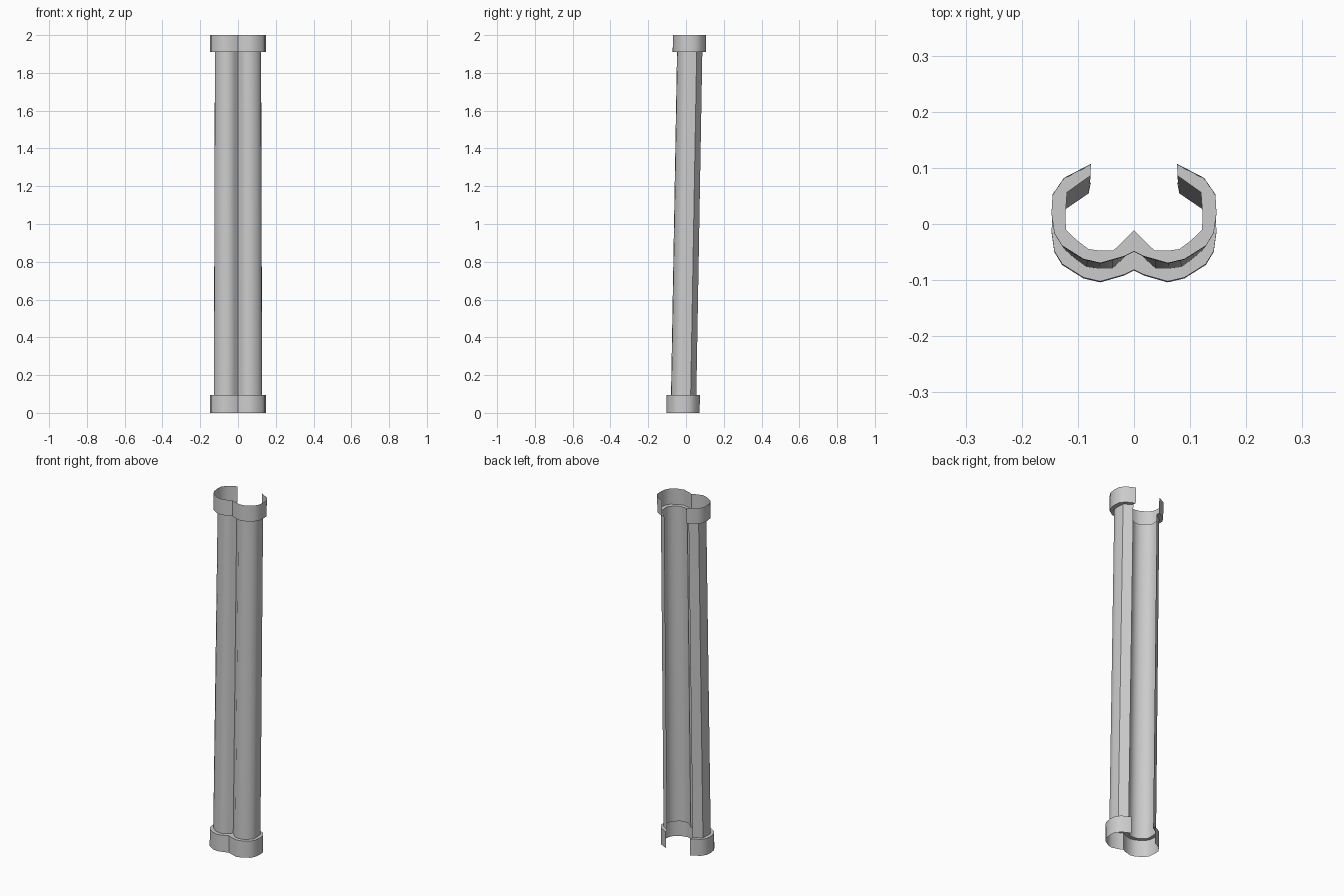
import bpy, bmesh, math

if "Cube" in bpy.data.objects:
    bpy.data.objects.remove(bpy.data.objects["Cube"])

# Right half of each open twin-lobed cross-section, front notch to back lip (at z = 2)
COLLAR = [(0, -.048), (.018, -.057), (.06, -.069), (.09, -.062), (.128, -.038),
          (.142, -.015), (.147, .02), (.145, .053), (.125, .082), (.077, .107)]
SHAFT = [(0, -.01), (.018, -.028), (.037, -.046), (.06, -.046), (.081, -.043),
         (.102, -.027), (.121, -.009), (.122, .018), (.119, .058), (.077, .088)]


def ring(half, z):
    """Mirror a half profile and lean it forward towards the base."""
    full = [(-x, y) for x, y in reversed(half[1:])] + half
    shift = -.035 * (1 - z / 2)
    grow = 1 + .05 * (1 - z / 2) if half is SHAFT else 1
    return [(x * grow, y + shift, z) for x, y in full]


def loft(name, sections):
    """Skin an open sheet through successive cross-sections."""
    bm = bmesh.new()
    rows = [[bm.verts.new(p) for p in ring(h, z)] for h, z in sections]
    for a, b in zip(rows, rows[1:]):
        for i in range(len(a) - 1):
            bm.faces.new((a[i], a[i + 1], b[i + 1], b[i]))
    mesh = bpy.data.meshes.new(name)
    bm.to_mesh(mesh)
    bm.free()
    obj = bpy.data.objects.new(name, mesh)
    bpy.context.collection.objects.link(obj)
    bpy.ops.object.select_all(action='DESELECT')
    obj.select_set(True)
    bpy.context.view_layer.objects.active = obj
    bpy.ops.object.shade_smooth_by_angle(angle=math.radians(50))
    return obj


# Long grooved shaft, open at the back
loft("shaft", [(SHAFT, .095), (SHAFT, 1.91)])

# Wider end collars, each with a flat ledge back to the shaft
loft("bottom_collar", [(COLLAR, 0), (COLLAR, .095), (SHAFT, .095)])
loft("top_collar", [(SHAFT, 1.91), (COLLAR, 1.91), (COLLAR, 2)])
